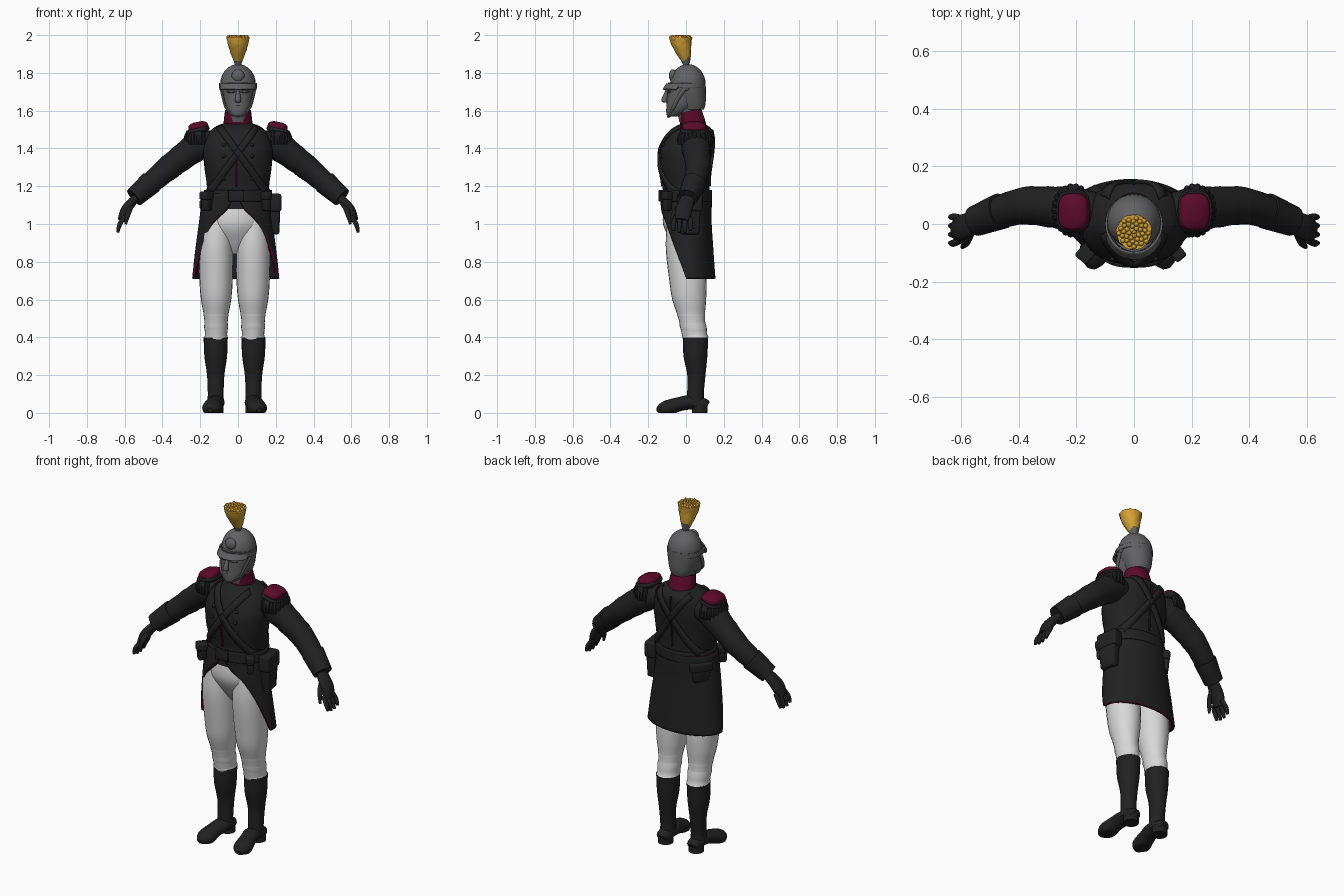
import bpy, bmesh, random
from math import sin, cos, pi, radians
from mathutils import Vector

random.seed(4)
cube = bpy.data.objects.get("Cube")
if cube:
    bpy.data.objects.remove(cube, do_unlink=True)

X, Y, Z = Vector((1, 0, 0)), Vector((0, 1, 0)), Vector((0, 0, 1))
SIDES = (1, -1)
FRONT, BACK = -1, 1
LEG_SHIFT = -.018


def material(name, red, green, blue):
    mat = bpy.data.materials.new(name)
    mat.use_nodes = True
    mat.diffuse_color = (red, green, blue, 1)
    node = next(n for n in mat.node_tree.nodes if n.type == 'BSDF_PRINCIPLED')
    node.inputs["Base Color"].default_value = mat.diffuse_color
    return mat


BLACK = material("black_cloth", .015, .015, .015)
GREY = material("steel_grey", .12, .12, .125)
WHITE = material("off_white", .68, .69, .68)
RED = material("crimson", .105, .003, .021)
GOLD = material("gold_yellow", .66, .36, .035)


def finish(name, bm, mats):
    mesh = bpy.data.meshes.new(name)
    bm.to_mesh(mesh)
    bm.free()
    for mat in mats:
        mesh.materials.append(mat)
    mesh.shade_smooth()
    mesh.set_sharp_from_angle(angle=radians(40))
    ob = bpy.data.objects.new(name, mesh)
    bpy.context.collection.objects.link(ob)
    return ob


def smooth_step(a, b, c, d, t):
    return b + t / 2 * (c - a + t * (2*a - 5*b + 4*c - d + t * (3*(b - c) + d - a)))


def resample(rows, steps):
    """Smooth curve through the rows."""
    padded = [rows[0], *rows, rows[-1]]
    out = []
    for span in zip(padded, rows, rows[1:], padded[3:]):
        out += [[smooth_step(*values, s / steps) for values in zip(*span)] for s in range(steps)]
    return out + [list(rows[-1])]


def rounded(value, p):
    return (1 if value >= 0 else -1) * abs(value) ** (2 / p)


def loft(name, rows, mat, axis=None, depth=1, p=2, side=1, shift=0, sides=24, steps=5, ripple=0, jitter=0):
    """Skin sections (x, y, z, radius); axis turns them to follow the path."""
    bm = bmesh.new()
    path = resample(rows, steps)
    rings = []
    for i, (*centre, radius) in enumerate(path):
        u, v = X, Y
        if axis:
            ahead, behind = path[min(i + 1, len(path) - 1)], path[max(i - 1, 0)]
            along = (Vector(ahead[:3]) - Vector(behind[:3])).normalized()
            u = (axis - along * axis.dot(along)).normalized()
            v = along.cross(u)
        ring = []
        for k in range(sides):
            turn = 2 * pi * k / sides
            r = radius * (1 + ripple * sin(2 * i) + random.uniform(-jitter, jitter))
            co = Vector(centre) + r * (u * rounded(cos(turn), p) + v * depth * rounded(sin(turn), p))
            ring.append(bm.verts.new((co.x * side + shift, co.y, max(co.z, 0))))
        rings.append(ring)
    for low, high in zip(rings, rings[1:]):
        for k in range(sides):
            bm.faces.new((low[k - 1], low[k], high[k], high[k - 1]))
    bm.faces.new(rings[0])
    bm.faces.new(rings[-1])
    bmesh.ops.recalc_face_normals(bm, faces=bm.faces)
    return finish(name, bm, [mat])


def stack(name, rows, mat, x=0, **options):
    """Level sections (z, y, radius)."""
    return loft(name, [(x, y, z, r) for z, y, r in rows], mat, **options)


def blob(name, centre, size, mat):
    bm = bmesh.new()
    bmesh.ops.create_uvsphere(bm, u_segments=24, v_segments=16, radius=1)
    bmesh.ops.scale(bm, vec=size, verts=bm.verts)
    bmesh.ops.translate(bm, vec=centre, verts=bm.verts)
    finish(name, bm, [mat])


def sheet(name, rows, mats, thickness):
    """Thick sheet through rows of points; the last material edges it."""
    bm = bmesh.new()
    grid = [[bm.verts.new(co) for co in row] for row in rows]
    for top, low in zip(grid, grid[1:]):
        for k in range(len(top) - 1):
            bm.faces.new((top[k], low[k], low[k + 1], top[k + 1]))
    ob = finish(name, bm, mats)
    solid = ob.modifiers.new("thickness", 'SOLIDIFY')
    solid.thickness, solid.offset = thickness, 0
    solid.material_offset_rim = len(mats) - 1
    return ob


def wrap(name, rows, mats, depth, face=BACK, shift=0, thickness=.012):
    """Sheet round the body: rows (z, y, half width, half angle), top first."""
    out = []
    for z, y, width, span in resample(rows, 6):
        angles = [radians(span * k / 24) for k in range(-24, 25)]
        out.append([(shift - face * width * sin(a), y + face * depth * cos(a), z) for a in angles])
    return sheet(name, out, mats, thickness)


def box(name, centre, size, mat, turn=0, taper=1):
    bm = bmesh.new()
    bmesh.ops.create_cube(bm, size=1)
    for v in bm.verts:
        narrow = taper if v.co.z < 0 else 1
        v.co = Vector((v.co.x * size[0] * narrow, v.co.y * size[1] * narrow, v.co.z * size[2]))
    bmesh.ops.bevel(bm, geom=bm.edges[:], offset=min(size) / 5, segments=3, affect='EDGES', profile=.5)
    ob = finish(name, bm, [mat])
    ob.location, ob.rotation_euler.z = centre, radians(turn)


def pouch(name, centre, size, turn):
    """Tapered bag with a wider flap over its upper half."""
    box(name, centre, size, BLACK, turn, .8)
    width, deep, height = size
    flap = (width * 1.1, deep * 1.1, height * .45)
    box(name + "_flap", Vector(centre) + Z * height * .3, flap, BLACK, turn)


# Coat body
BODY_DEPTH, BODY_ROUND = .75, 2.3
torso = [(1.08, 0, .165), (1.2, 0, .165), (1.3, -.005, .178), (1.4, .003, .183),
         (1.48, .025, .155), (1.515, .033, .12), (1.535, .035, .07)]
stack("coat_body", torso, BLACK, depth=BODY_DEPTH, p=BODY_ROUND, sides=40)
torso_fine = resample(torso, 20)


def on_torso(x, z, face, lift):
    _, y, radius = min(torso_fine, key=lambda row: abs(row[0] - z))
    bulge = max(0, 1 - abs(x / radius) ** BODY_ROUND) ** (1 / BODY_ROUND)
    return Vector((x, y + face * (radius * BODY_DEPTH * bulge + lift), z))


def strap(name, start, end, width, face, mat, thickness):
    start, end = Vector(start), Vector(end)
    across = (end - start).orthogonal().normalized() * width / 2
    rows = []
    for i in range(25):
        middle = start.lerp(end, i / 24)
        rows.append([on_torso(*(middle + across * k), face, thickness / 2) for k in (-1, 0, 1)])
    sheet(name, rows, [mat], thickness)


# Crossed belts, buttons and piping
for s in SIDES:
    for face in (FRONT, BACK):
        strap("cross_belt", (s * .1, 1.515), (-s * .15, 1.17), .036, face, BLACK, .012)
    for i in range(4):
        blob("coat_button", on_torso(s * .075, 1.24 + i * .06, FRONT, 0), (.01, .01, .01), BLACK)
strap("front_piping", (-.01, 1.4), (-.01, 1.2), .008, FRONT, RED, .008)
strap("back_seam", (0, 1.5), (0, 1.2), .006, BACK, BLACK, .008)

# Cutaway coat skirt with red edging, and a lining turned red beside the opening
skirt = [(1.16, 0, .17, 177), (1.08, 0, .18, 166), (1, 0, .19, 140), (.85, .01, .21, 116), (.71, .02, .225, 98)]
wrap("coat_skirt", skirt, [BLACK, RED], .13, shift=-.012)
lining = wrap("skirt_lining", [(z, y, width - .009, span) for z, y, width, span in skirt],
              [BLACK], .121, shift=-.012, thickness=.004)
lining.data.materials.append(RED)
for face in lining.data.polygons:
    face.material_index = int(abs(face.index % 48 - 23.5) > 20)

# Waist belt and what hangs from it
wrap("waist_belt", [(1.18, 0, .175, 180), (1.12, 0, .175, 180)], [BLACK], .132)
box("belt_buckle", (-.01, -.135, 1.15), (.085, .02, .06), BLACK)
pouch("hip_pouch", (.19, .02, 1.05), (.06, .12, .21), 8)
pouch("back_pouch", (-.15, .075, 1.07), (.11, .05, .11), 55)
pouch("front_pouch", (-.165, -.1, 1.12), (.05, .06, .1), -40)
pouch("belt_frog", (.15, -.1, 1.12), (.04, .05, .1), 40)

# Trousers and boots
stack("trouser_seat", [(.84, 0, .04), (.9, 0, .1), (1, -.01, .155), (1.12, 0, .155)],
      WHITE, depth=.72, shift=-.01, sides=32)
for s in SIDES:
    place = dict(side=s, shift=LEG_SHIFT)
    stack("trouser_leg", [(1.06, -.015, .07), (.95, -.01, .085), (.85, -.005, .09), (.7, .01, .088), (.6, .017, .08),
                          (.5, .03, .063), (.38, .05, .058)], WHITE, x=.098, depth=1.12, **place)
    stack("knee_folds", [(.58, .02, .07), (.5, .03, .063), (.4, .05, .06)],
          WHITE, x=.098, depth=1.12, ripple=.04, **place)
    stack("boot_shaft", [(.4, .05, .064), (.3, .05, .06), (.2, .055, .046), (.1, .05, .042), (.04, .05, .045)],
          BLACK, x=.1, depth=1.05, **place)
    loft("boot_foot", [(.1, .115, .04, .02), (.1, .1, .045, .038), (.1, .02, .055, .047), (.11, -.04, .045, .047),
                       (.12, -.1, .025, .052), (.125, -.13, .02, .04), (.13, -.153, .015, .015)],
         BLACK, axis=X, depth=.8, **place)
    stack("boot_heel", [(0, .073, .042), (.04, .073, .042)], BLACK, x=.1, **place)

# Arms and gloves
for s in SIDES:
    limb = dict(axis=Y, side=s)
    loft("sleeve", [(.13, .05, 1.43, .06), (.2, .05, 1.42, .077), (.3, .06, 1.35, .07), (.4, .06, 1.27, .063), (.55, .01, 1.14, .045)],
         BLACK, ripple=.02, **limb)
    loft("sleeve_cuff", [(.46, .045, 1.22, .063), (.55, .01, 1.14, .053)], BLACK, **limb)
    loft("glove_palm", [(.53, .015, 1.15, .035), (.59, -.01, 1.08, .045), (.615, -.02, 1.02, .038)],
         BLACK, depth=.6, **limb)
    for i in range(4):
        y = .02 - i / 40
        tip = .95 + abs(i - 1.5) / 100
        loft("glove_finger", [(.6, y, 1.04, .012), (.625, y * 1.2, 1, .013), (.637, y * 1.2, tip, .008)],
             BLACK, sides=10, **limb)
    loft("glove_thumb", [(.565, -.02, 1.1, .016), (.58, -.06, 1.06, .015), (.595, -.08, 1, .007)],
         BLACK, sides=10, **limb)

    # Sloping epaulette pad, rim and hanging fringe
    slope = dict(axis=X, side=s, p=3)
    loft("epaulette_pad", [(.207, .042, 1.495, .05), (.21, .042, 1.513, .054), (.213, .042, 1.53, .047), (.215, .042, 1.54, .025)],
         RED, depth=1.2, **slope)
    loft("epaulette_rim", [(.208, .045, 1.48, .05), (.211, .045, 1.495, .061), (.214, .045, 1.508, .056)],
         BLACK, depth=1.25, **slope)
    for i in range(-7, 8):
        out = Vector((cos(i / 3.5), 1.3 * sin(i / 3.5), 0))
        root = Vector((.211, .047, 1.495))
        drops = ((.05, 0, .011), (.062, .035, .013), (.065, .075, .009))
        loft("epaulette_fringe", [(*(root + out * reach - Z * drop), r) for reach, drop, r in drops],
             BLACK, side=s, sides=8)

# Collar and neck
loft("collar", [(0, .042, 1.5, .08), (0, .032, 1.55, .075), (0, .02, 1.6, .069)], RED, axis=X, depth=.88)
stack("neck", [(1.54, .02, .055), (1.64, 0, .058)], GREY)

# Face
stack("face", [(1.568, -.065, .025), (1.58, -.055, .045), (1.61, -.035, .065), (1.65, -.02, .076), (1.75, -.01, .08)],
      GREY, depth=1.07, sides=32)
stack("nose", [(1.71, -.1, .008), (1.655, -.115, .016), (1.643, -.105, .01)], GREY, sides=12)
blob("chin", (0, -.09, 1.583), (.022, .014, .013), GREY)
for z in (1.614, 1.627):
    blob("lip", (0, -.09, z), (.026, .014, .006), GREY)
for s in SIDES:
    blob("brow", (s * .035, -.09, 1.7), (.025, .012, .007), GREY)

# Helmet with visor, front boss and chin strap
blob("helmet_crown", (0, .01, 1.74), (.094, .094, .106), GREY)
stack("helmet_nape", [(1.605, .035, .06), (1.64, .03, .074), (1.7, .015, .09), (1.75, .01, .094)], GREY, sides=32)
wrap("helmet_band", [(1.745, 0, .096, 180), (1.72, 0, .097, 180)], [GREY], .1, thickness=.008)
wrap("helmet_visor", [(1.742, 0, .094, 72), (1.712, -.02, .097, 72)], [GREY], .1, face=FRONT, thickness=.009)
blob("helmet_boss", (0, -.068, 1.785), (.034, .022, .034), GREY)
for s in SIDES:
    loft("chin_strap", [(.092, 0, 1.725, .012), (.08, -.04, 1.67, .011), (.06, -.07, 1.61, .01), (0, -.093, 1.567, .009)],
         GREY, axis=Y, depth=.6, side=s, sides=10)
    blob("strap_rosette", (s * .09, 0, 1.725), (.01, .02, .02), GREY)

# Plume: steel socket below, gold feathers above
plume = stack("plume", [(1.83, 0, .014), (1.855, 0, .02), (1.9, -.012, .038), (1.95, -.025, .053), (1.99, -.028, .061)],
              GREY, sides=32, jitter=.035)
plume.data.materials.append(GOLD)
for face in plume.data.polygons:
    face.material_index = int(face.center.z > 1.873 + .8 * max(face.center.y, -.01))
for i in range(40):
    reach = .054 * (i / 40) ** .5
    blob("plume_tuft", (reach * cos(2.4 * i), reach * sin(2.4 * i) - .028, 1.985), (.009, .009, .015), GOLD)
